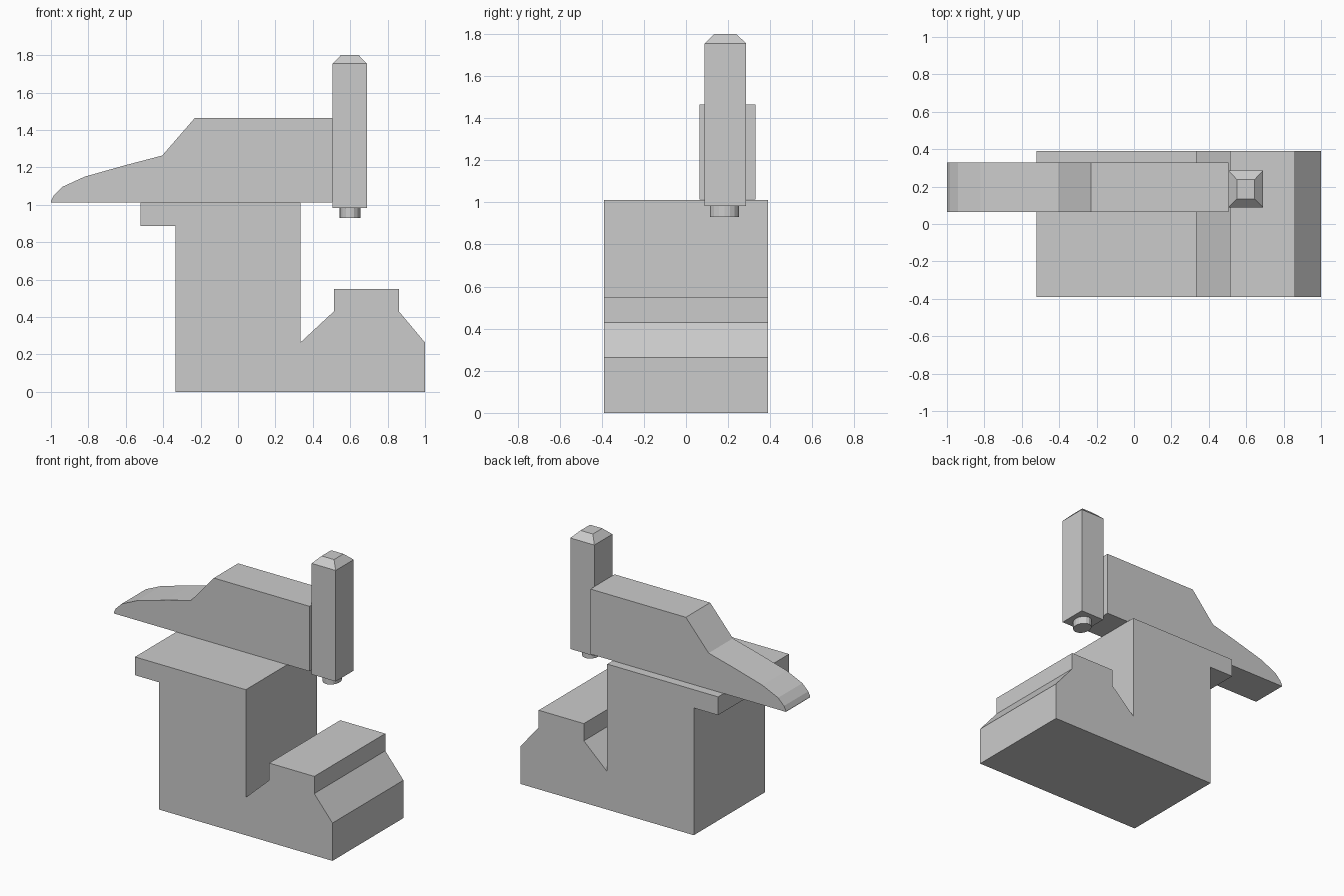
import bpy
import bmesh
from math import cos, sin, pi

if "Cube" in bpy.data.objects:
    bpy.data.objects.remove(bpy.data.objects["Cube"])


def make_object(name, bm):
    bmesh.ops.recalc_face_normals(bm, faces=bm.faces)
    mesh = bpy.data.meshes.new(name)
    bm.to_mesh(mesh)
    bm.free()
    obj = bpy.data.objects.new(name, mesh)
    bpy.context.collection.objects.link(obj)
    return obj


def extrude_profile(name, points, y0, y1):
    """Extrude an (x, z) outline from y0 to y1."""
    bm = bmesh.new()
    face = bm.faces.new([bm.verts.new((x, y0, z)) for x, z in points])
    moved = bmesh.ops.extrude_face_region(bm, geom=[face])["geom"]
    verts = [v for v in moved if isinstance(v, bmesh.types.BMVert)]
    bmesh.ops.translate(bm, verts=verts, vec=(0, y1 - y0, 0))
    return make_object(name, bm)


def loft(name, rings):
    """Skin a stack of equal-length rings and cap both ends."""
    bm = bmesh.new()
    loops = [[bm.verts.new(p) for p in ring] for ring in rings]
    n = len(loops[0])
    for a, b in zip(loops, loops[1:]):
        for i in range(n):
            j = (i + 1) % n
            bm.faces.new((a[i], a[j], b[j], b[i]))
    bm.faces.new(loops[0][::-1])
    bm.faces.new(loops[-1])
    return make_object(name, bm)


def rectangle(x0, x1, y0, y1, z):
    return [(x0, y0, z), (x1, y0, z), (x1, y1, z), (x0, y1, z)]


def ellipse(cx, cy, rx, ry, z, sides=16):
    return [(cx + rx * cos(2 * pi * i / sides),
             cy + ry * sin(2 * pi * i / sides), z) for i in range(sides)]


# Base: column with a lip at the top left and a raised step at the right
extrude_profile("base_body", [
    (-0.333, 0), (1, 0), (1, 0.263), (0.86, 0.43), (0.86, 0.55),
    (0.513, 0.55), (0.513, 0.43), (0.333, 0.263), (0.333, 1.012),
    (-0.52, 1.012), (-0.52, 0.885), (-0.333, 0.885)], -0.39, 0.39)

# Arm: tall block tapering to a curved nose
extrude_profile("upper_arm", [
    (-1, 1.013), (0.505, 1.013), (0.505, 1.465), (-0.23, 1.465),
    (-0.405, 1.263), (-0.6, 1.212), (-0.82, 1.15), (-0.94, 1.095),
    (-0.985, 1.05), (-1, 1.02)], 0.063, 0.33)

# Vertical head with a chamfered cap
loft("vertical_head", [
    rectangle(0.505, 0.69, 0.088, 0.286, 0.982),
    rectangle(0.505, 0.69, 0.088, 0.286, 1.754),
    rectangle(0.55, 0.645, 0.134, 0.238, 1.8)])

# Small round tip under the head
loft("head_tip", [
    ellipse(0.598, 0.182, 0.056, 0.069, 0.93),
    ellipse(0.598, 0.182, 0.056, 0.069, 0.982)])
